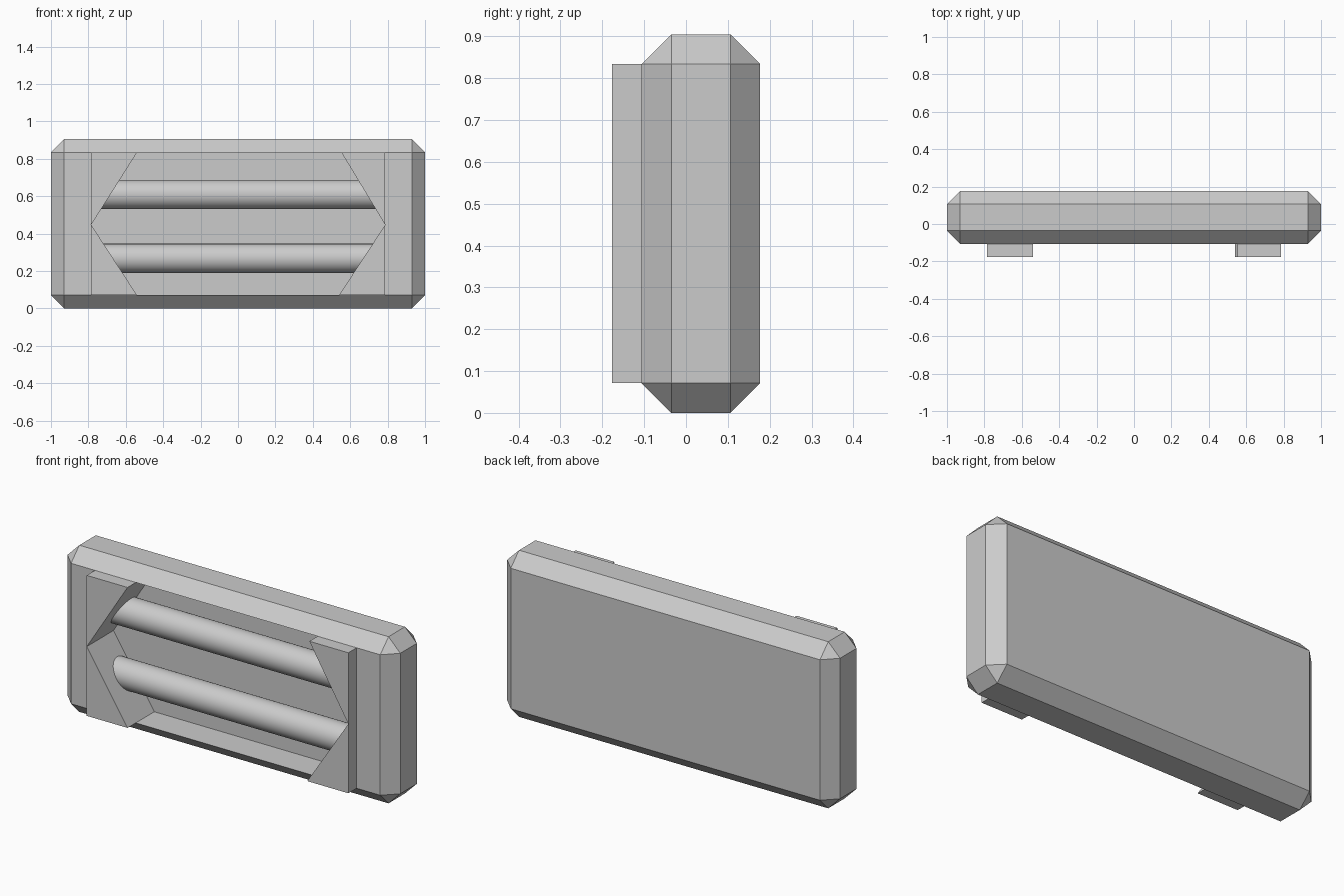
import bpy, bmesh, math
from mathutils import Matrix

if "Cube" in bpy.data.objects:
    bpy.data.objects.remove(bpy.data.objects["Cube"])

H, C = 0.905, 0.071                  # body height and chamfer
Y0, Y1 = -0.106, 0.177               # body front and back
FRONT, DEEP = -0.177, 0.053          # clasp front, recess floor
LO, HI, MID = C, H - C, 0.447
# Hexagonal recess outline (x, z)
HEX = [(-0.54, LO), (0.54, LO), (0.787, MID), (0.553, HI), (-0.54, HI), (-0.785, MID)]


def finish(bm, name):
    bmesh.ops.remove_doubles(bm, verts=bm.verts, dist=0.0005)
    bmesh.ops.recalc_face_normals(bm, faces=bm.faces)
    me = bpy.data.meshes.new(name)
    bm.to_mesh(me)
    bm.free()
    ob = bpy.data.objects.new(name, me)
    bpy.context.collection.objects.link(ob)
    return ob


def poly(bm, pts, y):
    return bm.faces.new([bm.verts.new((x, y, z)) for x, z in pts])


def prism(bm, pts, ya, yb, cap_a=True, cap_b=True):
    if cap_a:
        poly(bm, pts, ya)
    if cap_b:
        poly(bm, pts, yb)
    for p, q in zip(pts, pts[1:] + pts[:1]):
        bm.faces.new([bm.verts.new((x, y, z)) for (x, z), y in
                      ((p, ya), (q, ya), (q, yb), (p, yb))])


# Chamfered body with the front face replaced by a hexagonal recess
bm = bmesh.new()
bmesh.ops.create_cube(bm, size=1, matrix=Matrix.Translation((0, (Y0 + Y1) / 2, H / 2))
                      @ Matrix.Diagonal((2, Y1 - Y0, H, 1)))
bmesh.ops.bevel(bm, geom=bm.edges[:], offset=C, offset_type='OFFSET',
                segments=1, profile=0.5, affect='EDGES')
front = min(bm.faces, key=lambda f: f.calc_center_median().y)
bmesh.ops.delete(bm, geom=[front], context='FACES_ONLY')
e = 1 - C
poly(bm, [(-e, LO), HEX[0], HEX[5], HEX[4], (-e, HI)], Y0)
poly(bm, [(e, LO), HEX[1], HEX[2], HEX[3], (e, HI)], Y0)
prism(bm, HEX, Y0, DEEP, cap_a=False)
finish(bm, "body")

# Raised clasps: a pair of triangular blocks on each side
for name, lo, apex, hi in (("left_clasp", HEX[0], HEX[5], HEX[4]),
                           ("right_clasp", HEX[1], HEX[2], HEX[3])):
    for part, tip in (("lower", lo), ("upper", hi)):
        bm = bmesh.new()
        prism(bm, [(apex[0], tip[1]), tip, apex], FRONT, Y0)
        finish(bm, f"{name}_{part}")

# Two round rods lying in the recess
for name, z in (("lower_rod", 0.268), ("upper_rod", 0.609)):
    bpy.ops.mesh.primitive_cylinder_add(vertices=48, radius=0.078, depth=1.56,
                                        location=(0, -0.01, z),
                                        rotation=(0, math.pi / 2, 0))
    bpy.context.object.name = name
    bpy.ops.object.shade_smooth_by_angle(angle=math.radians(30))
